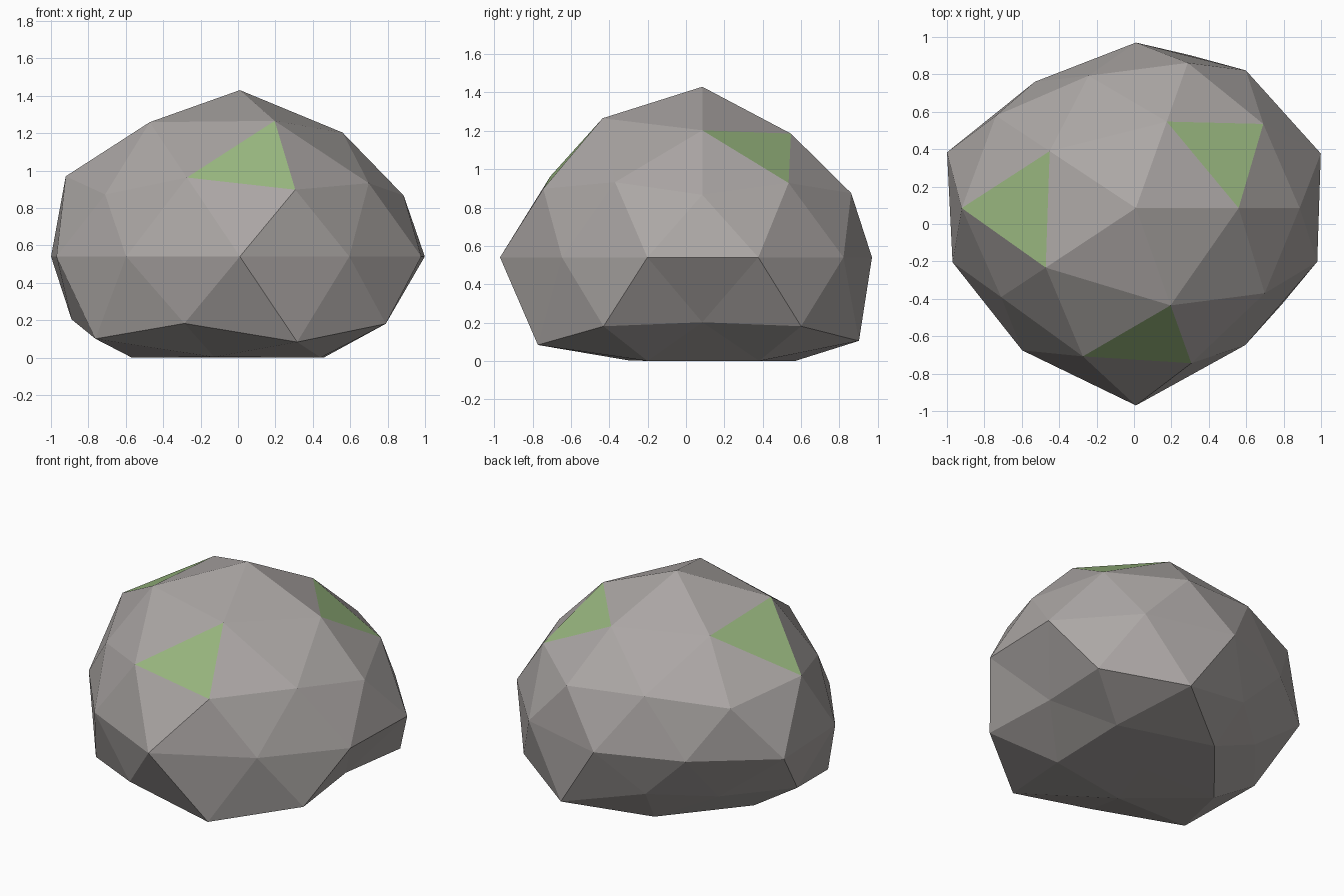
import bpy, math
from mathutils import Vector

if "Cube" in bpy.data.objects:
    bpy.data.objects.remove(bpy.data.objects["Cube"])

CENTRE = Vector((0.01, 0.085, 0.54))
SCALE = Vector((1.1, 1.0, 0.82))

# Bumpiness of the stone: ring height -> (first azimuth, radius factors around the ring)
RINGS = {
    1.0: (0, [1.085]),
    0.851: (0, [0.95, 0.925, 0.985, 1.03, 1.04]),
    0.526: (36, [0.90, 0.875, 0.995, 0.98, 0.91]),
    0.447: (0, [0.89, 0.913, 0.94, 0.905, 0.975]),
    0.0: (18, [0.945, 0.91, 0.885, 0.835, 0.965, 0.937, 0.94, 1.055, 0.905, 0.927]),
    -0.447: (36, [0.98, 0.80, 0.915, 0.975, 0.98]),
    -0.526: (0, [0.785, 1.01, 0.77, 1.02, 1.06]),
    -0.851: (36, [0.96, 0.97, 1.0, 0.77, 0.925]),
    -1.0: (0, [1.0]),
}
# Directions of the mossy facets
MOSS = [Vector((-0.57, 0, 0.74)), Vector((0.46, 0.33, 0.74)), Vector((0.06, -0.72, 0.61))]


def material(name, rgb):
    m = bpy.data.materials.new(name)
    m.diffuse_color = (*rgb, 1)
    m.use_nodes = True
    m.node_tree.nodes["Principled BSDF"].inputs["Base Color"].default_value = m.diffuse_color
    return m


def radius(d):
    ring = min(RINGS, key=lambda z: abs(z - d.z))
    start, factors = RINGS[ring]
    step = 360 / len(factors)
    azimuth = math.degrees(math.atan2(d.y, d.x))
    return factors[round((azimuth - start) / step) % len(factors)]


# Boulder from a low-poly sphere
bpy.ops.mesh.primitive_ico_sphere_add(subdivisions=2, radius=1)
boulder = bpy.context.object
boulder.name = "boulder"
mesh = boulder.data
mesh.materials.append(material("stone grey", (0.41, 0.385, 0.375)))
mesh.materials.append(material("moss green", (0.32, 0.477, 0.215)))

# Moss on the facets nearest the chosen directions
for d in MOSS:
    face = min(mesh.polygons, key=lambda p: (p.center.normalized() - d.normalized()).length)
    face.material_index = 1

# Push the vertices in and out, and flatten the underside on the ground
for v in mesh.vertices:
    d = v.co.normalized()
    v.co = CENTRE + d * SCALE * radius(d)
    v.co.z = max(v.co.z, 0.0)
for p in mesh.polygons:
    p.use_smooth = False
mesh.update()
